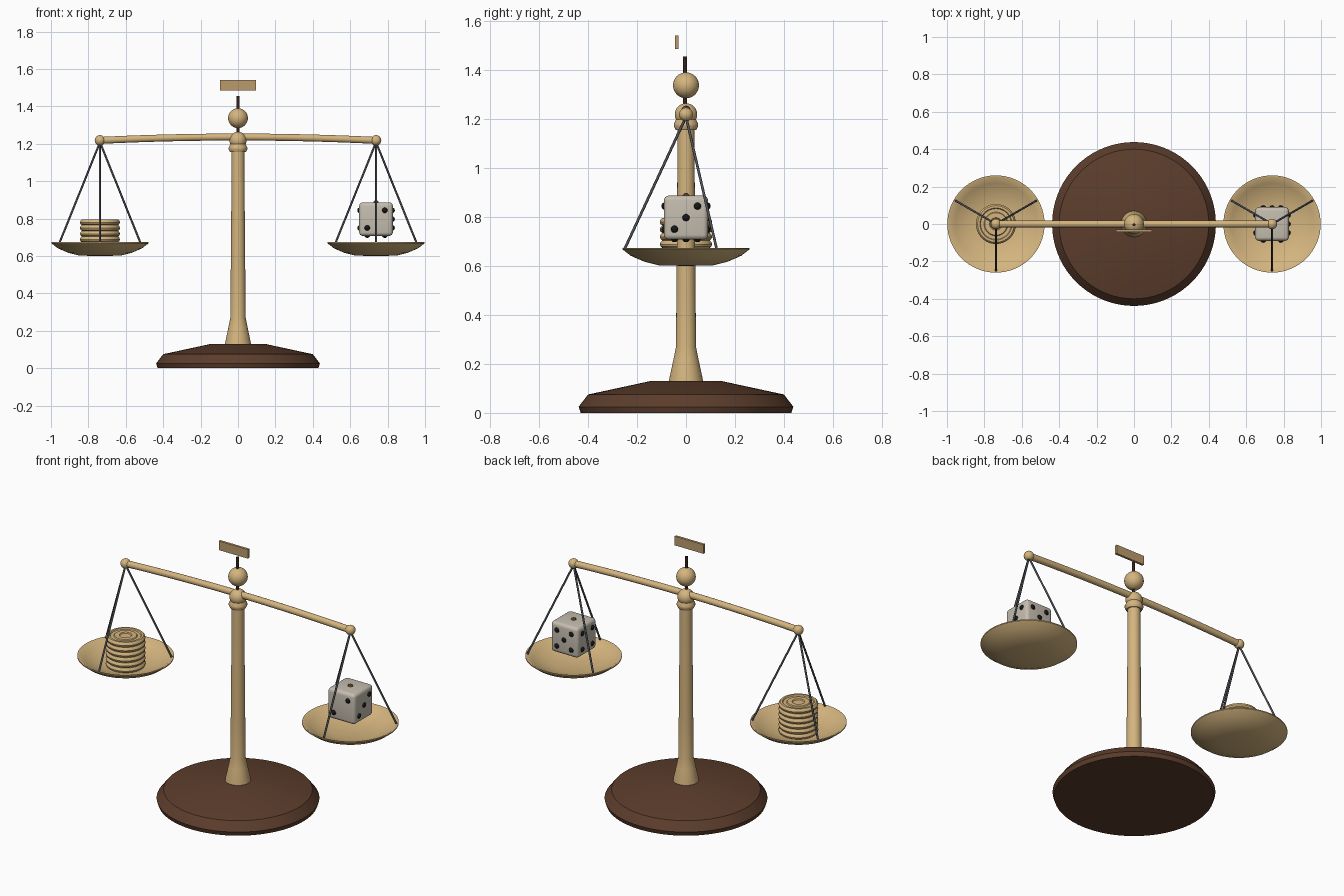
import bpy, bmesh, math
from mathutils import Vector, Matrix

if "Cube" in bpy.data.objects:
    bpy.data.objects.remove(bpy.data.objects["Cube"])


def material(name, rgb):
    m = bpy.data.materials.new(name)
    m.diffuse_color = (*rgb, 1)
    m.use_nodes = True
    m.node_tree.nodes["Principled BSDF"].inputs["Base Color"].default_value = m.diffuse_color
    return m


GOLD = material("pale brass", (0.66, 0.46, 0.21))
DULL = material("dull brass", (0.50, 0.33, 0.15))
WOOD = material("dark wood", (0.107, 0.047, 0.025))
NEEDLE = material("needle brown", (0.035, 0.017, 0.012))
STEEL = material("grey wire", (0.075, 0.08, 0.095))
BONE = material("bone", (0.56, 0.51, 0.43))
BLACK = material("black", (0.008, 0.008, 0.01))
BROWN = material("pip brown", (0.10, 0.05, 0.02))


def finish(bm, name, mat, angle=35):
    bmesh.ops.recalc_face_normals(bm, faces=bm.faces)
    me = bpy.data.meshes.new(name)
    bm.to_mesh(me)
    bm.free()
    ob = bpy.data.objects.new(name, me)
    bpy.context.collection.objects.link(ob)
    me.materials.append(mat)
    bpy.ops.object.select_all(action='DESELECT')
    ob.select_set(True)
    bpy.context.view_layer.objects.active = ob
    bpy.ops.object.shade_smooth_by_angle(angle=math.radians(angle))
    return ob


def lathe(name, profile, mat, centre=(0, 0, 0), segs=64, angle=35):
    """Spin a list of (radius, height) points that starts and ends on the axis."""
    bm = bmesh.new()
    vs = [bm.verts.new((r, 0, z)) for r, z in profile]
    es = [bm.edges.new(p) for p in zip(vs, vs[1:])]
    bmesh.ops.spin(bm, geom=vs + es, cent=(0, 0, 0), axis=(0, 0, 1),
                   angle=math.tau, steps=segs, use_duplicate=False)
    bmesh.ops.remove_doubles(bm, verts=bm.verts, dist=1e-5)
    bmesh.ops.translate(bm, verts=bm.verts, vec=centre)
    return finish(bm, name, mat, angle)


def ball(name, r, centre, mat):
    bm = bmesh.new()
    bmesh.ops.create_uvsphere(bm, u_segments=32, v_segments=16, radius=r,
                              matrix=Matrix.Translation(centre))
    return finish(bm, name, mat)


def rod(name, a, b, r, mat, segs=10):
    a, b = Vector(a), Vector(b)
    d = b - a
    rot = d.to_track_quat('Z', 'Y').to_matrix().to_4x4()
    bm = bmesh.new()
    bmesh.ops.create_cone(bm, cap_ends=True, segments=segs, radius1=r, radius2=r,
                          depth=d.length,
                          matrix=Matrix.Translation((a + b) / 2) @ rot)
    return finish(bm, name, mat, 50)


def box(name, size, centre, mat, bevel=0.0, steps=1):
    bm = bmesh.new()
    bmesh.ops.create_cube(bm, size=1)
    bmesh.ops.scale(bm, verts=bm.verts, vec=size)
    if bevel:
        bmesh.ops.bevel(bm, geom=bm.edges[:], offset=bevel, segments=steps,
                        profile=0.5, affect='EDGES')
    bmesh.ops.translate(bm, verts=bm.verts, vec=centre)
    return finish(bm, name, mat)


# Base and post
lathe("base", [(0, 0), (0.43, 0), (0.438, 0.025), (0.40, 0.075),
               (0.145, 0.13), (0, 0.13)], WOOD, segs=72, angle=20)
lathe("post", [(0, 0.12), (0.07, 0.12), (0.068, 0.14), (0.052, 0.215),
               (0.041, 0.27), (0.039, 0.50), (0.036, 0.85), (0.035, 1.17),
               (0, 1.17)], GOLD, segs=40)
lathe("collar", [(0, 1.155), (0.042, 1.155), (0.05, 1.17), (0.05, 1.18),
                 (0.04, 1.2), (0, 1.2)], GOLD, segs=40)
ball("hub", 0.046, (0, 0, 1.218), GOLD)
ball("finial_ball", 0.053, (0, 0, 1.337), GOLD)
rod("needle", (0, -0.004, 1.24), (0, -0.004, 1.455), 0.008, NEEDLE)
box("scale_plate", (0.19, 0.014, 0.054), (0, -0.037, 1.513), DULL)

# Slightly arched beam
ARM, TIP = 0.738, 1.218
cu = bpy.data.curves.new("beam", 'CURVE')
cu.dimensions = '3D'
cu.bevel_depth = 0.019
cu.bevel_resolution = 5
cu.use_fill_caps = True
sp = cu.splines.new('POLY')
N = 16
sp.points.add(N)
for i, p in enumerate(sp.points):
    t = -1 + 2 * i / N
    p.co = (t * ARM, 0, TIP + 0.018 * (1 - t * t), 1)
sp.use_smooth = True
cu.materials.append(GOLD)
beam = bpy.data.objects.new("beam", cu)
bpy.context.collection.objects.link(beam)
bpy.ops.object.select_all(action='DESELECT')
beam.select_set(True)
bpy.context.view_layer.objects.active = beam
bpy.ops.object.convert(target='MESH')

# Pans with end balls and three wires each
pan_profile = [(0, 0.60), (0.11, 0.602), (0.17, 0.617), (0.225, 0.641),
               (0.26, 0.668), (0.26, 0.674), (0.252, 0.674), (0.218, 0.652),
               (0.165, 0.630), (0.105, 0.615), (0, 0.612)]
for side, sx in (("left", -ARM), ("right", ARM)):
    ball(side + "_end_ball", 0.028, (sx, 0, TIP), GOLD)
    lathe(side + "_pan", pan_profile, GOLD, (sx, 0, 0))
    for k in range(3):
        a = math.radians(30 + 120 * k)
        rod(f"{side}_wire_{k + 1}", (sx, 0, TIP - 0.01),
            (sx + 0.25 * math.cos(a), 0.25 * math.sin(a), 0.67), 0.0055, STEEL)

# Stack of coins with rounded edges and ringed faces
COINS, T = 6, 0.0305
for k in range(COINS):
    lathe(f"coin_{k + 1}",
          [(0, 0), (0.096, 0), (0.104, 0.006), (0.107, T / 2), (0.104, T - 0.006),
           (0.098, T), (0.086, T), (0.082, T - 0.006), (0.064, T - 0.006),
           (0.060, T - 0.001), (0.034, T - 0.001), (0.030, T - 0.006),
           (0, T - 0.006)], GOLD, (-ARM, 0, 0.612 + k * T), 40)

# Die with raised pips
H, C = 0.09, Vector((ARM, 0, 0.797))
box("die", (2 * H,) * 3, C, BONE, 0.02, 4)
O = 0.047
X, Y, Z = Vector((1, 0, 0)), Vector((0, 1, 0)), Vector((0, 0, 1))
corners = [(-O, -O), (O, O), (-O, O), (O, -O)]
faces = [("top", Z, X, Y, [(0, 0)], BROWN),
         ("front", -Y, X, Z, corners[:2], BLACK),
         ("right", X, Y, Z, corners[:2] + [(0, 0)], BLACK),
         ("left", -X, Y, Z, corners, BLACK),
         ("back", Y, X, Z, corners + [(0, 0)], BLACK),
         ("bottom", -Z, X, Y, corners + [(-O, 0), (O, 0)], BLACK)]
for name, n, u, v, spots, mat in faces:
    bm = bmesh.new()
    for a, b in spots:
        bmesh.ops.create_uvsphere(bm, u_segments=16, v_segments=10, radius=0.0155,
                                  matrix=Matrix.Translation(C + n * (H - 0.005) + u * a + v * b))
    finish(bm, "die_pips_" + name, mat)
